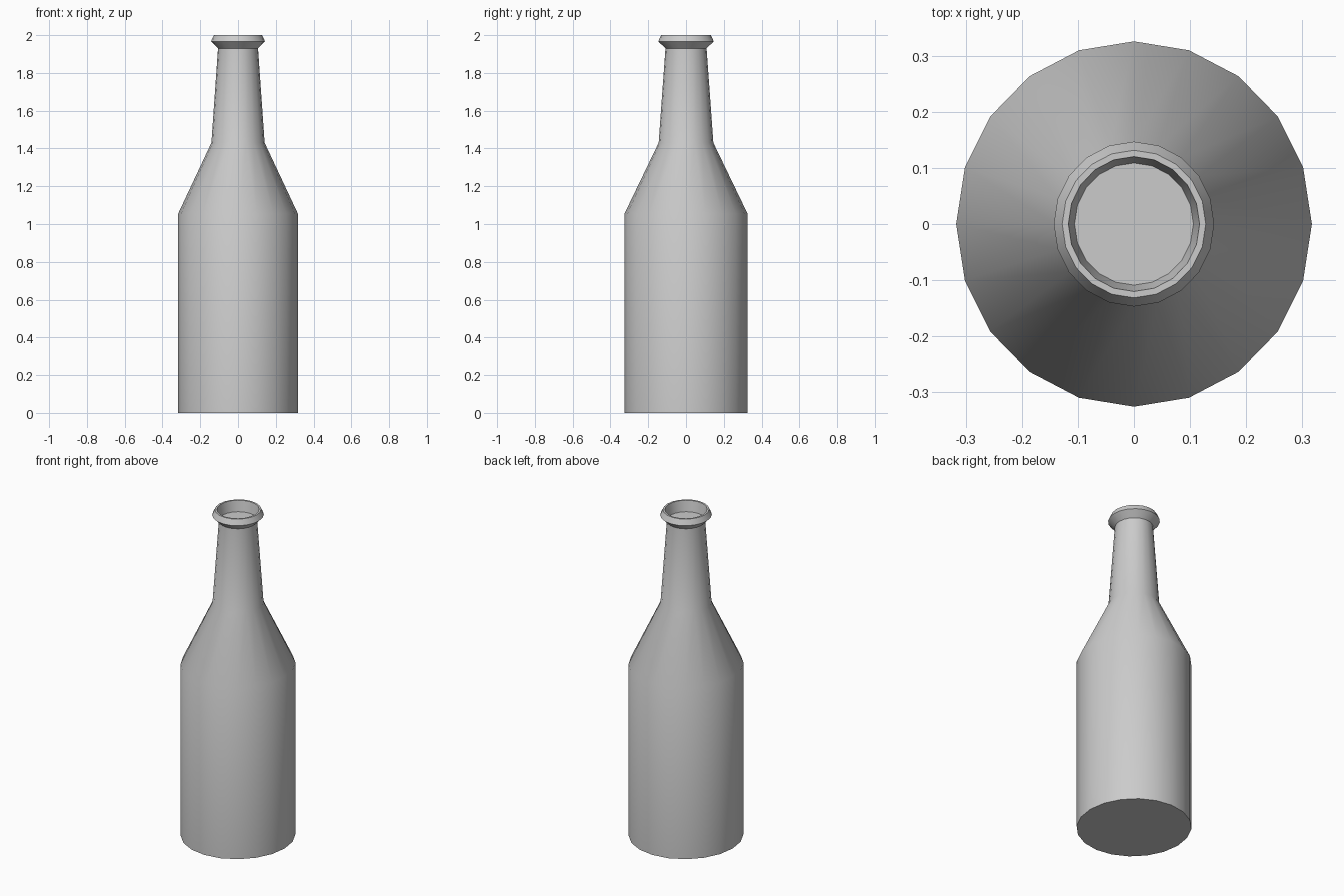
import bpy, bmesh, math

if "Cube" in bpy.data.objects:
    bpy.data.objects.remove(bpy.data.objects["Cube"])

SIDES = 20
Y_SCALE = 1.027  # body is very slightly deeper than wide

# Outer profile (radius, height), then over the lip and into the recessed mouth
profile = [
    (0.317, 0.0), (0.317, 1.055),   # body
    (0.141, 1.43),                  # shoulder
    (0.106, 1.93),                  # neck
    (0.143, 1.967), (0.128, 2.0),   # lip
    (0.117, 2.0), (0.106, 1.935),   # mouth
]

bm = bmesh.new()
rings = []
for r, z in profile:
    ring = []
    for i in range(SIDES):
        a = 2 * math.pi * i / SIDES
        ring.append(bm.verts.new((r * math.cos(a), r * Y_SCALE * math.sin(a), z)))
    rings.append(ring)

for lower, upper in zip(rings, rings[1:]):
    for i in range(SIDES):
        j = (i + 1) % SIDES
        bm.faces.new((lower[i], lower[j], upper[j], upper[i]))

# Base and mouth floor
bm.faces.new(rings[0][::-1])
bm.faces.new(rings[-1])

mesh = bpy.data.meshes.new("bottle")
bm.to_mesh(mesh)
bm.free()
bottle = bpy.data.objects.new("bottle", mesh)
bpy.context.collection.objects.link(bottle)
bpy.context.view_layer.objects.active = bottle
bottle.select_set(True)
bpy.ops.object.shade_smooth_by_angle(angle=math.radians(30))
